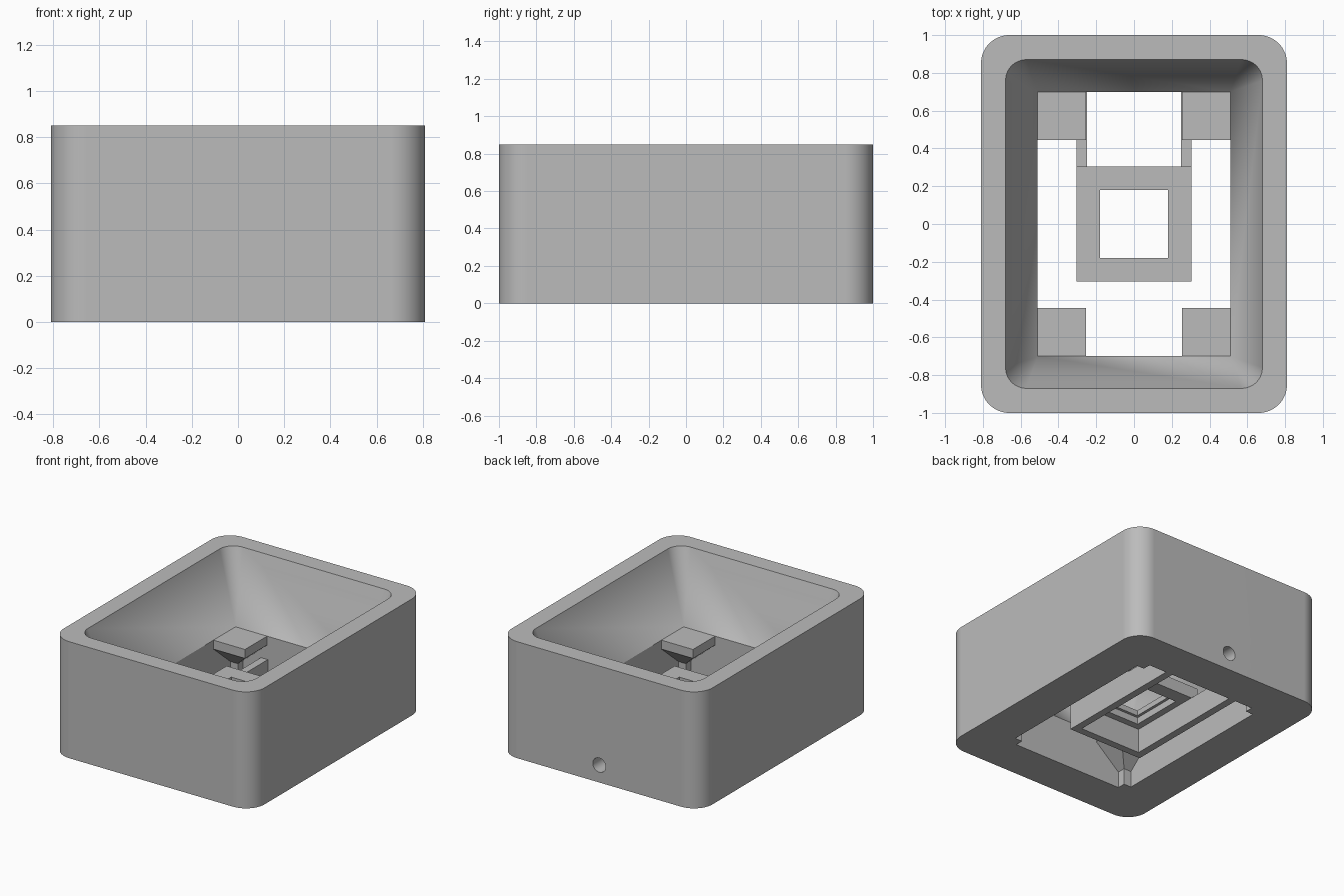
import bpy, bmesh, math

cube = bpy.data.objects.get("Cube")
if cube:
    bpy.data.objects.remove(cube, do_unlink=True)

grey = bpy.data.materials.new("plain_grey")
grey.use_nodes = True
colour = (0.5, 0.5, 0.5, 1)
grey.diffuse_color = colour
grey.node_tree.nodes["Principled BSDF"].inputs["Base Color"].default_value = colour


def rounded_rect(hx, hy, r, z, seg=16):
    """Ring of points around a rectangle with rounded corners."""
    pts = []
    for i, (sx, sy) in enumerate([(1, 1), (-1, 1), (-1, -1), (1, -1)]):
        for k in range(seg + 1):
            a = math.pi / 2 * (i + k / seg)
            pts.append((sx * (hx - r) + r * math.cos(a), sy * (hy - r) + r * math.sin(a), z))
    return pts


def rect(x0, x1, y0, y1, z):
    return [(x0, y0, z), (x1, y0, z), (x1, y1, z), (x0, y1, z)]


def loft(name, rings, closed=False):
    """Join rings of points; a closed loft returns to its first ring, an open one is capped."""
    bm = bmesh.new()
    loops = [[bm.verts.new(p) for p in ring] for ring in rings]
    n = len(loops[0])
    pairs = list(zip(loops, loops[1:]))
    if closed:
        pairs.append((loops[-1], loops[0]))
    else:
        bm.faces.new(loops[0])
        bm.faces.new(loops[-1])
    for a, b in pairs:
        for i in range(n):
            j = (i + 1) % n
            bm.faces.new((a[i], a[j], b[j], b[i]))
    bmesh.ops.remove_doubles(bm, verts=bm.verts, dist=1e-5)
    bmesh.ops.recalc_face_normals(bm, faces=bm.faces)
    mesh = bpy.data.meshes.new(name)
    bm.to_mesh(mesh)
    bm.free()
    mesh.materials.append(grey)
    obj = bpy.data.objects.new(name, mesh)
    bpy.context.collection.objects.link(obj)
    return obj


def box(name, x0, x1, y0, y1, z0, z1):
    return loft(name, [rect(x0, x1, y0, y1, z) for z in (z0, z1)])


# Case: rounded outside, sloping basin, straight opening below it
IX, IY, LEDGE, TOP = 0.51, 0.70, 0.35, 0.85
case = loft("case", [
    rounded_rect(0.81, 1.0, 0.15, TOP),
    rounded_rect(0.81, 1.0, 0.15, 0),
    rounded_rect(IX, IY, 0, 0),
    rounded_rect(IX, IY, 0, LEDGE),
    rounded_rect(0.68, 0.87, 0.11, TOP),
], closed=True)

# Cable hole through the back wall
bpy.ops.mesh.primitive_cylinder_add(vertices=32, radius=0.052, depth=0.6,
                                    location=(0, 0.85, 0.127), rotation=(math.pi / 2, 0, 0))
cutter = bpy.context.object
cutter.name = "cable_hole_cutter"
cutter.hide_render = True
cutter.data.materials.append(grey)
cut = case.modifiers.new("cable_hole", 'BOOLEAN')
cut.operation = 'DIFFERENCE'
cut.solver = 'EXACT'
cut.object = cutter
bpy.ops.object.select_all(action='DESELECT')
case.select_set(True)
bpy.context.view_layer.objects.active = case
bpy.ops.object.modifier_apply(modifier=cut.name)
bpy.data.objects.remove(cutter, do_unlink=True)
bpy.ops.object.shade_smooth_by_angle(angle=math.radians(15))
weighted = case.modifiers.new("even_shading", 'WEIGHTED_NORMAL')
weighted.keep_sharp = True

# Corner supports: thin post, flared neck and square pad
EMBED = 0.005
for sx, side in ((1, "left"), (-1, "right")):
    for sy, end in ((-1, "front"), (1, "back")):
        rings = []
        for z, wx, wy in ((0, 0.06, 0.06), (0.12, 0.06, 0.06),
                          (0.285, 0.255, 0.255), (LEDGE, 0.255, 0.255)):
            rings.append(rect(sx * (IX - wx), sx * (IX + EMBED),
                              sy * (IY - wy), sy * (IY + EMBED), z))
        loft(f"{end}_{side}_support", rings)

# Central holder: square block with a stepped square hole
OUT, INN, WALL_TOP, BLOCK_TOP = 0.305, 0.25, 0.18, 0.27
profile = [(OUT, BLOCK_TOP), (OUT, WALL_TOP), (0.20, WALL_TOP),
           (0.20, 0.23), (0.18, 0.23), (0.18, BLOCK_TOP)]
loft("holder_block", [rect(-h, h, -h, h, z) for h, z in profile], closed=True)

# Walls under the block, running on to the back wall as a cable channel
box("holder_front_wall", -INN, INN, -OUT, -INN, 0, WALL_TOP)
for sx, side in ((1, "left"), (-1, "right")):
    box(f"{side}_channel_wall", sx * INN, sx * OUT, -OUT, IY + EMBED, 0, WALL_TOP)
